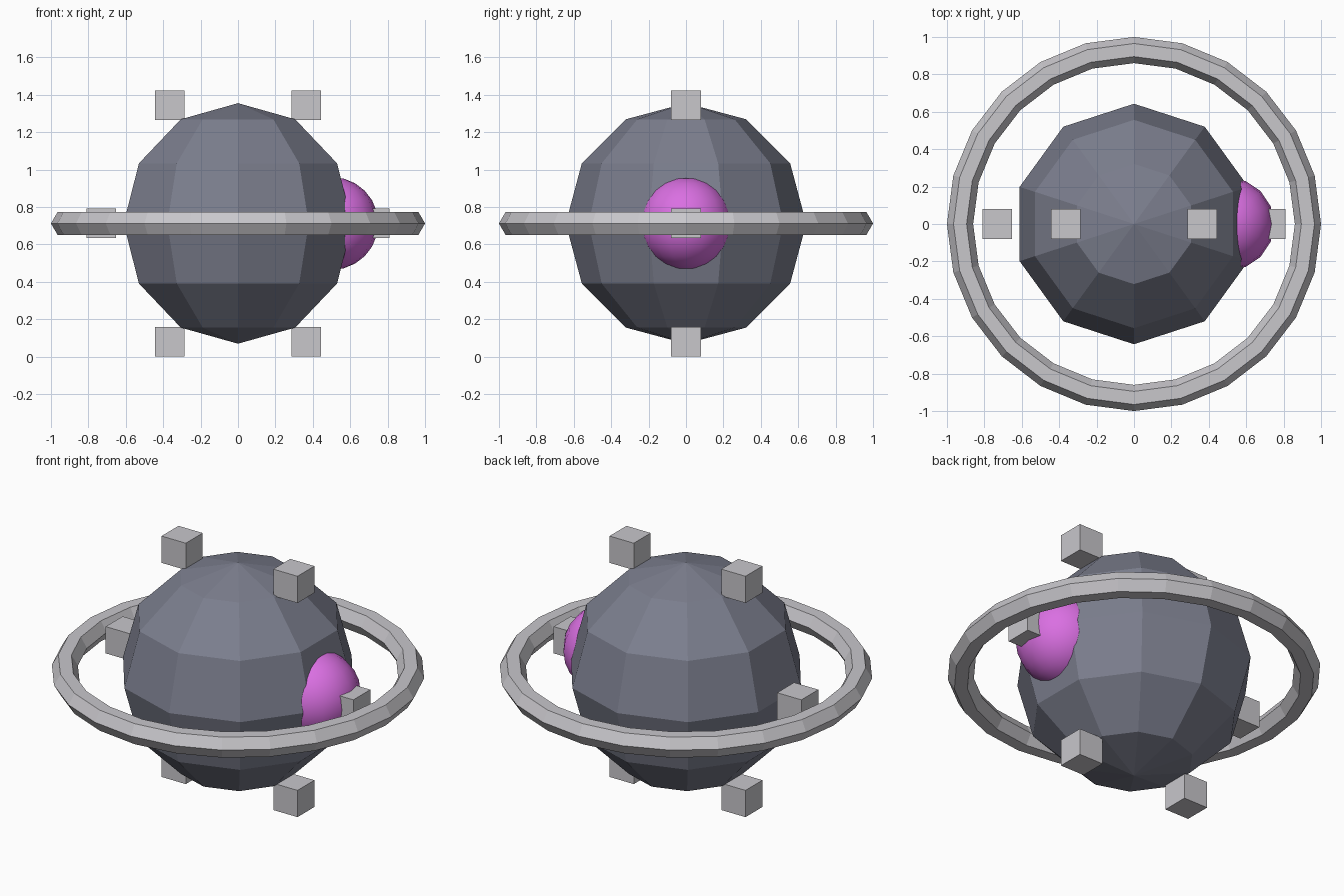
import bpy, bmesh
from math import cos, sin, pi
from mathutils import Matrix, Vector

if "Cube" in bpy.data.objects:
    bpy.data.objects.remove(bpy.data.objects["Cube"])

CENTRE = Vector((0, 0, 0.712))


def material(name, rgb):
    mat = bpy.data.materials.new(name)
    mat.use_nodes = True
    colour = (*rgb, 1)
    mat.diffuse_color = colour
    mat.node_tree.nodes["Principled BSDF"].inputs["Base Color"].default_value = colour
    return mat


def add_object(name, bm, mat, location, smooth=False):
    bmesh.ops.recalc_face_normals(bm, faces=bm.faces[:])
    for face in bm.faces:
        face.smooth = smooth
    mesh = bpy.data.meshes.new(name)
    bm.to_mesh(mesh)
    bm.free()
    mesh.materials.append(mat)
    obj = bpy.data.objects.new(name, mesh)
    obj.location = location
    bpy.context.collection.objects.link(obj)
    return obj


def sphere(name, segments, rings, radius, mat, location, smooth=False):
    bm = bmesh.new()
    bmesh.ops.create_uvsphere(bm, u_segments=segments, v_segments=rings, radius=radius)
    return add_object(name, bm, mat, location, smooth)


slate = material("slate hull", (0.20, 0.21, 0.27))
silver = material("pale grey metal", (0.58, 0.57, 0.60))
violet = material("violet eye", (0.70, 0.16, 0.76))

# Faceted round body and smooth eye on its side
sphere("body", 10, 6, 0.643, slate, CENTRE)
sphere("eye", 16, 12, 0.248, violet, CENTRE + Vector((0.502, 0, 0)), smooth=True)

# Orbiting ring: a hexagonal section spun around the vertical axis
bm = bmesh.new()
section = [bm.verts.new((0.93 + 0.07 * cos(i * pi / 3), 0, 0.07 * sin(i * pi / 3)))
           for i in range(6)]
edges = [bm.edges.new((section[i], section[(i + 1) % 6])) for i in range(6)]
bmesh.ops.spin(bm, geom=section + edges, cent=(0, 0, 0), axis=(0, 0, 1),
               angle=2 * pi, steps=24, use_merge=True)
bmesh.ops.remove_doubles(bm, verts=bm.verts[:], dist=0.001)
add_object("ring", bm, silver, CENTRE)

# Six upright blocks spaced evenly around the body
block_names = ["left", "upper_left", "upper_right", "right", "lower_right", "lower_left"]
for i, side in enumerate(block_names):
    angle = i * pi / 3
    bm = bmesh.new()
    bmesh.ops.create_cube(bm, size=0.158)
    offset = Vector((cos(angle), 0, sin(angle))) * 0.73
    add_object(side + "_block", bm, silver, CENTRE + offset)
